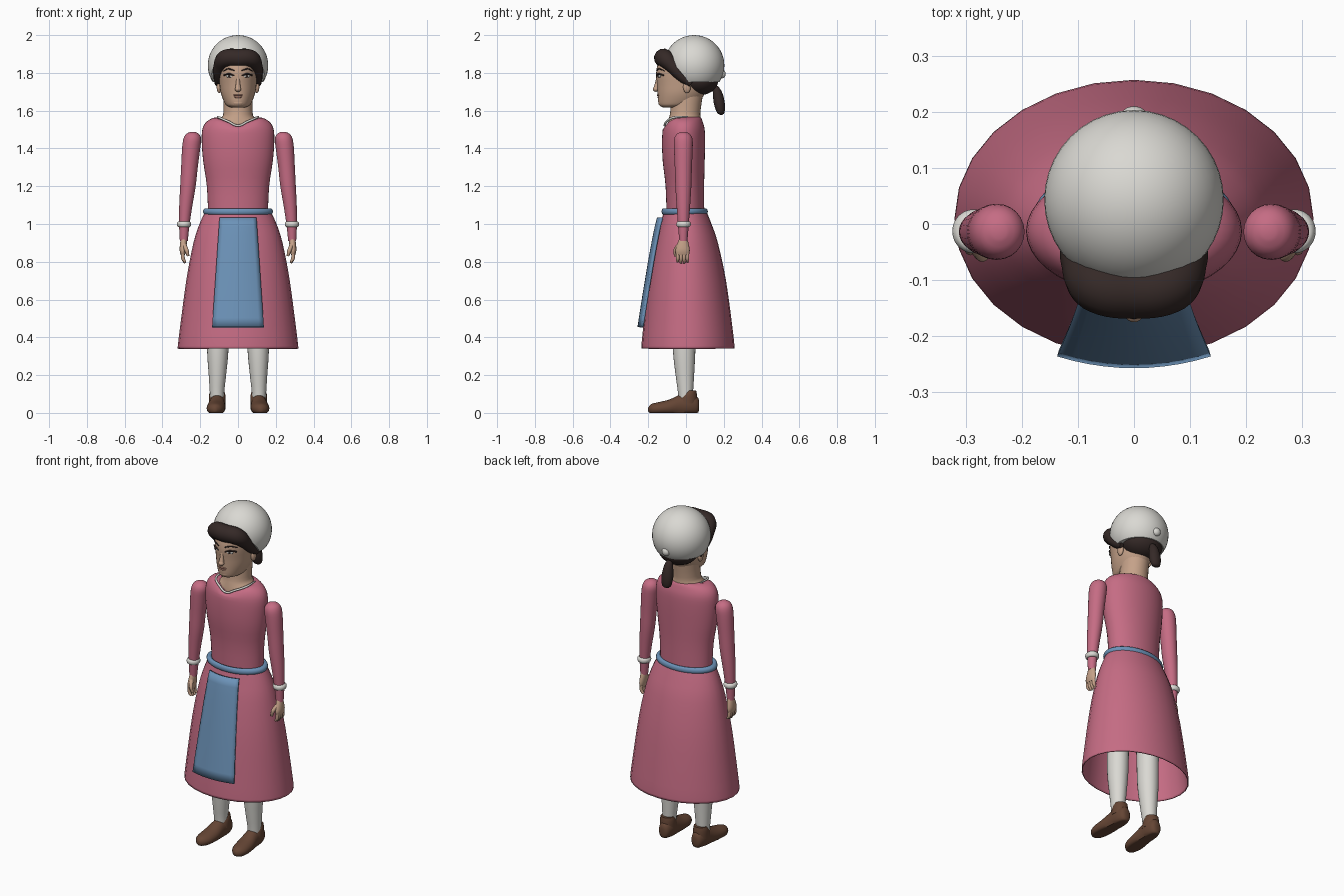
import bpy, bmesh, math
from mathutils import Vector

cube = bpy.data.objects.get("Cube")
if cube:
    bpy.data.objects.remove(cube, do_unlink=True)


def material(name, rgb):
    m = bpy.data.materials.new(name)
    m.use_nodes = True
    m.diffuse_color = (*rgb, 1)
    m.node_tree.nodes["Principled BSDF"].inputs["Base Color"].default_value = (*rgb, 1)
    return m


PINK = material("rose cloth", (0.56, 0.15, 0.23))
BLUE = material("blue cloth", (0.15, 0.29, 0.48))
WHITE = material("white cloth", (0.70, 0.69, 0.65))
SKIN = material("skin", (0.56, 0.36, 0.25))
HAIR = material("dark hair", (0.035, 0.022, 0.02))
BROWN = material("brown leather", (0.13, 0.06, 0.035))
LIP = material("lips", (0.42, 0.20, 0.15))


def finish(ob, name, mat, angle=50):
    ob.name = ob.data.name = name
    ob.data.materials.clear()
    ob.data.materials.append(mat)
    bpy.ops.object.select_all(action="DESELECT")
    ob.select_set(True)
    bpy.context.view_layer.objects.active = ob
    bpy.ops.object.shade_smooth_by_angle(angle=math.radians(angle))
    return ob


def from_bmesh(bm, name, mat):
    bmesh.ops.recalc_face_normals(bm, faces=bm.faces)
    me = bpy.data.meshes.new(name)
    bm.to_mesh(me)
    bm.free()
    ob = bpy.data.objects.new(name, me)
    bpy.context.collection.objects.link(ob)
    return finish(ob, name, mat)


def catmull(rows, steps):
    out = []
    for i in range(len(rows) - 1):
        a, b, c, d = (rows[max(0, min(len(rows) - 1, i + k))] for k in (-1, 0, 1, 2))
        for j in range(steps):
            t = j / steps
            out.append([q + 0.5 * t * (r - p + t * (2 * p - 5 * q + 4 * r - s + t * (3 * (q - r) + s - p)))
                        for p, q, r, s in zip(a, b, c, d)])
    return out + [list(rows[-1])]


def loft(name, mat, rows, segs=28, steps=3, caps=True, along_y=False, shape=None):
    """Rows are (position, centre a, centre b, radius a, radius b)."""
    bm = bmesh.new()
    rings = []
    for p, ca, cb, ra, rb in catmull(rows, steps):
        ring = []
        for k in range(segs):
            w = math.tau * k / segs
            a, b = ca + ra * math.cos(w), cb + rb * math.sin(w)
            co = Vector((a, p, max(b, 0)) if along_y else (a, b, p))
            ring.append(bm.verts.new(shape(co) if shape else co))
        rings.append(ring)
    for lo, hi in zip(rings, rings[1:]):
        for k in range(segs):
            n = (k + 1) % segs
            bm.faces.new((lo[k], lo[n], hi[n], hi[k]))
    if caps:
        bm.faces.new(rings[0])
        bm.faces.new(rings[-1])
    return from_bmesh(bm, name, mat)


def ball(name, mat, loc, size, rot=(0, 0, 0)):
    bpy.ops.mesh.primitive_uv_sphere_add(segments=32, ring_count=20, radius=1, location=loc, rotation=rot)
    ob = bpy.context.object
    ob.scale = size
    return finish(ob, name, mat)


def band(name, mat, loc, major, minor, scale):
    bpy.ops.mesh.primitive_torus_add(major_segments=40, minor_segments=10, location=loc,
                                     major_radius=major, minor_radius=minor)
    ob = bpy.context.object
    ob.scale = scale
    return finish(ob, name, mat)


def tube(name, mat, points):
    """Tapered tube through (x, y, z, radius) points."""
    cu = bpy.data.curves.new(name, "CURVE")
    cu.dimensions = "3D"
    cu.bevel_depth, cu.bevel_resolution, cu.use_fill_caps = 1, 4, True
    sp = cu.splines.new("BEZIER")
    sp.resolution_u = 8
    sp.bezier_points.add(len(points) - 1)
    for bp, (x, y, z, r) in zip(sp.bezier_points, points):
        bp.co, bp.radius = (x, y, z), r
        bp.handle_left_type = bp.handle_right_type = "AUTO"
    ob = bpy.data.objects.new(name, cu)
    bpy.context.collection.objects.link(ob)
    bpy.ops.object.select_all(action="DESELECT")
    ob.select_set(True)
    bpy.context.view_layer.objects.active = ob
    bpy.ops.object.convert(target="MESH")
    return finish(bpy.context.object, name, mat)


def mirrored(points):
    return [(-x, *rest) for x, *rest in points[:0:-1]] + points


# Dress: open skirt, bodice with a dipped front neckline, belt
skirt = loft("skirt", PINK, [(0.34, 0, 0.01, 0.32, 0.247), (0.42, 0, 0.01, 0.311, 0.24),
                             (0.7, 0, 0.007, 0.274, 0.205), (0.9, 0, 0.004, 0.236, 0.165),
                             (1.0, 0, 0, 0.204, 0.135), (1.07, 0, -0.005, 0.172, 0.112)], caps=False)
skirt.modifiers.new("cloth", "SOLIDIFY").thickness = 0.006


def neckline(co):
    if co.y < 0 and co.z > 1.5:
        co.z -= (co.z - 1.5) * 0.75 * max(0, 1 - abs(co.x) / 0.12)
    return co


loft("bodice", PINK, [(1.05, 0, -0.003, 0.158, 0.1), (1.2, 0, -0.006, 0.165, 0.102),
                      (1.33, 0, -0.012, 0.184, 0.111), (1.43, 0, -0.013, 0.192, 0.114),
                      (1.5, 0, -0.012, 0.189, 0.111), (1.54, 0, -0.011, 0.168, 0.1),
                      (1.562, 0, -0.01, 0.13, 0.09), (1.566, 0, -0.008, 0.095, 0.078)],
     segs=40, caps=False, shape=neckline)
band("belt", BLUE, (0, -0.007, 1.066), 0.168, 0.018, (1, 0.66, 1))
tube("collar", WHITE, mirrored([(0, -0.113, 1.521, 0.006), (0.05, -0.103, 1.542, 0.006),
                                (0.1, -0.065, 1.564, 0.006), (0.105, 0.01, 1.568, 0.004)]))

# Apron panel, bowed across and flaring away from the skirt
bm = bmesh.new()
rows, cols = 12, 10
grid = []
for i in range(rows + 1):
    t = i / rows
    half, y = 0.098 + 0.039 * t, -0.153 - 0.104 * t ** 0.85
    us = [2 * j / cols - 1 for j in range(cols + 1)]
    grid.append([bm.verts.new((half * u, y + 0.021 * u * u, 1.035 - 0.58 * t)) for u in us])
for top, low in zip(grid, grid[1:]):
    for j in range(cols):
        bm.faces.new((top[j], low[j], low[j + 1], top[j + 1]))
apron = from_bmesh(bm, "apron", BLUE)
apron.modifiers.new("cloth", "SOLIDIFY").thickness = 0.012

# Neck and head
loft("neck", SKIN, [(1.5, 0, -0.01, 0.12, 0.09), (1.535, 0, -0.01, 0.115, 0.085),
                    (1.565, 0, -0.006, 0.085, 0.083), (1.6, 0, -0.003, 0.077, 0.08),
                    (1.72, 0, 0.01, 0.077, 0.085)])
loft("head", SKIN, [(1.618, 0, -0.07, 0.04, 0.055), (1.627, 0, -0.055, 0.06, 0.085),
                    (1.645, 0, -0.04, 0.073, 0.107), (1.69, 0, -0.025, 0.09, 0.125),
                    (1.74, 0, -0.015, 0.098, 0.138), (1.8, 0, -0.01, 0.104, 0.148),
                    (1.87, 0, 0, 0.105, 0.14), (1.92, 0, 0.02, 0.08, 0.1)], segs=36)
tube("nose", SKIN, [(0, -0.146, 1.785, 0.009), (0, -0.153, 1.745, 0.011), (0, -0.158, 1.715, 0.015)])
ball("nose_tip", SKIN, (0, -0.159, 1.714), (0.017, 0.016, 0.014))
ball("chin", SKIN, (0, -0.125, 1.643), (0.034, 0.022, 0.02))
ball("upper_lip", LIP, (0, -0.147, 1.682), (0.027, 0.007, 0.005))
ball("lower_lip", LIP, (0, -0.144, 1.672), (0.022, 0.007, 0.006))

# Cap: sphere trimmed level at the nape and at a slant over the brow
bpy.ops.mesh.primitive_uv_sphere_add(segments=40, ring_count=24, radius=0.16, location=(0, 0, 0))
cap = bpy.context.object
cap.location = (0, 0.043, 1.84)
bm = bmesh.new()
bm.from_mesh(cap.data)
for co, no in (((0, -0.158, 0.07), (0, 0.14, 0.115)), ((0, 0, -0.088), (0, 0, 1))):
    cut = bmesh.ops.bisect_plane(bm, geom=bm.verts[:] + bm.edges[:] + bm.faces[:],
                                 plane_co=co, plane_no=no, clear_inner=True)
    bmesh.ops.holes_fill(bm, edges=[e for e in bm.edges if e.is_boundary])
bm.to_mesh(cap.data)
bm.free()
finish(cap, "cap", WHITE)
ball("cap_button", WHITE, (0, 0.19, 1.795), (0.024, 0.02, 0.024))

# Hair
tube("fringe", HAIR, mirrored([(0, -0.12, 1.878, 0.05), (0.065, -0.11, 1.875, 0.048),
                               (0.092, -0.07, 1.835, 0.038), (0.1, -0.025, 1.785, 0.03),
                               (0.1, 0.03, 1.745, 0.024)]))
ball("back_hair", HAIR, (0, 0.072, 1.765), (0.116, 0.1, 0.083))
loft("ponytail", HAIR, [(1.578, 0, 0.186, 0.008, 0.006), (1.59, 0, 0.184, 0.026, 0.02),
                        (1.635, 0, 0.177, 0.034, 0.029), (1.69, 0, 0.168, 0.027, 0.026),
                        (1.725, 0, 0.158, 0.016, 0.016), (1.735, 0, 0.152, 0.006, 0.006)], segs=20)

for side, s in (("left", 1), ("right", -1)):
    # Face details
    ball(side + "_eye", WHITE, (s * 0.045, -0.142, 1.783), (0.02, 0.006, 0.008), (0, 0, s * 0.35))
    ball(side + "_iris", HAIR, (s * 0.045, -0.146, 1.783), (0.008, 0.004, 0.008))
    tube(side + "_lashes", HAIR, [(s * 0.02, -0.155, 1.785, 0.003), (s * 0.045, -0.148, 1.794, 0.005),
                                  (s * 0.075, -0.118, 1.787, 0.004)])
    tube(side + "_brow", HAIR, [(s * 0.02, -0.155, 1.812, 0.003), (s * 0.05, -0.143, 1.821, 0.004),
                                (s * 0.078, -0.114, 1.81, 0.002)])
    ball(side + "_ear", SKIN, (s * 0.1, 0.005, 1.725), (0.013, 0.02, 0.032))

    # Sleeve, cuff and hand
    loft(side + "_sleeve", PINK, [(z, s * x, -0.014, r, r * 1.03) for z, x, r in (
        (1.488, 0.24, 0.012), (1.476, 0.241, 0.034), (1.45, 0.242, 0.047), (1.4, 0.248, 0.048),
        (1.3, 0.257, 0.044), (1.2, 0.265, 0.041), (1.1, 0.276, 0.035), (1.0, 0.284, 0.028),
        (0.91, 0.287, 0.021))], segs=24)
    band(side + "_cuff", WHITE, (s * 0.286, -0.013, 0.999), 0.027, 0.012, (0.97, 1, 1.35))
    loft(side + "_palm", SKIN, [(0.925, s * 0.287, -0.014, 0.016, 0.02), (0.895, s * 0.289, -0.016, 0.018, 0.03),
                                (0.86, s * 0.292, -0.018, 0.017, 0.038), (0.835, s * 0.292, -0.018, 0.011, 0.034)],
         segs=16)
    for i in range(4):
        y, tip = -0.044 + 0.017 * i, 0.79 + 0.006 * abs(i - 1.5)
        tube(f"{side}_finger_{i + 1}", SKIN, [(s * 0.292, y, 0.845, 0.01), (s * 0.29, y, 0.815, 0.0095),
                                              (s * 0.279, y, tip, 0.006)])
    tube(side + "_thumb", SKIN, [(s * 0.285, -0.035, 0.89, 0.012), (s * 0.272, -0.056, 0.86, 0.011),
                                 (s * 0.264, -0.056, 0.83, 0.007)])

    # Stocking and shoe with flat sole
    loft(side + "_stocking", WHITE, [(0.07, s * 0.111, -0.002, 0.036, 0.037), (0.12, s * 0.111, -0.003, 0.039, 0.041),
                                     (0.2, s * 0.109, -0.006, 0.046, 0.049), (0.34, s * 0.107, -0.01, 0.057, 0.06),
                                     (0.55, s * 0.104, -0.01, 0.06, 0.064), (0.9, s * 0.09, -0.005, 0.07, 0.075)],
         segs=24)
    loft(side + "_shoe", BROWN, [(0.07, s * 0.108, 0.04, 0.012, 0.02), (0.06, s * 0.108, 0.04, 0.03, 0.045),
                                 (0.02, s * 0.109, 0.045, 0.042, 0.06), (-0.03, s * 0.111, 0.04, 0.042, 0.057),
                                 (-0.09, s * 0.115, 0.028, 0.049, 0.042), (-0.15, s * 0.119, 0.022, 0.046, 0.034),
                                 (-0.185, s * 0.121, 0.02, 0.03, 0.026), (-0.2, s * 0.121, 0.018, 0.008, 0.01)],
         segs=24, along_y=True)
    loft(side + "_shoe_collar", BROWN, [(0.05, s * 0.11, 0.006, 0.044, 0.055), (0.095, s * 0.11, 0.014, 0.043, 0.044),
                                        (0.118, s * 0.11, 0.022, 0.036, 0.032)], segs=20)
